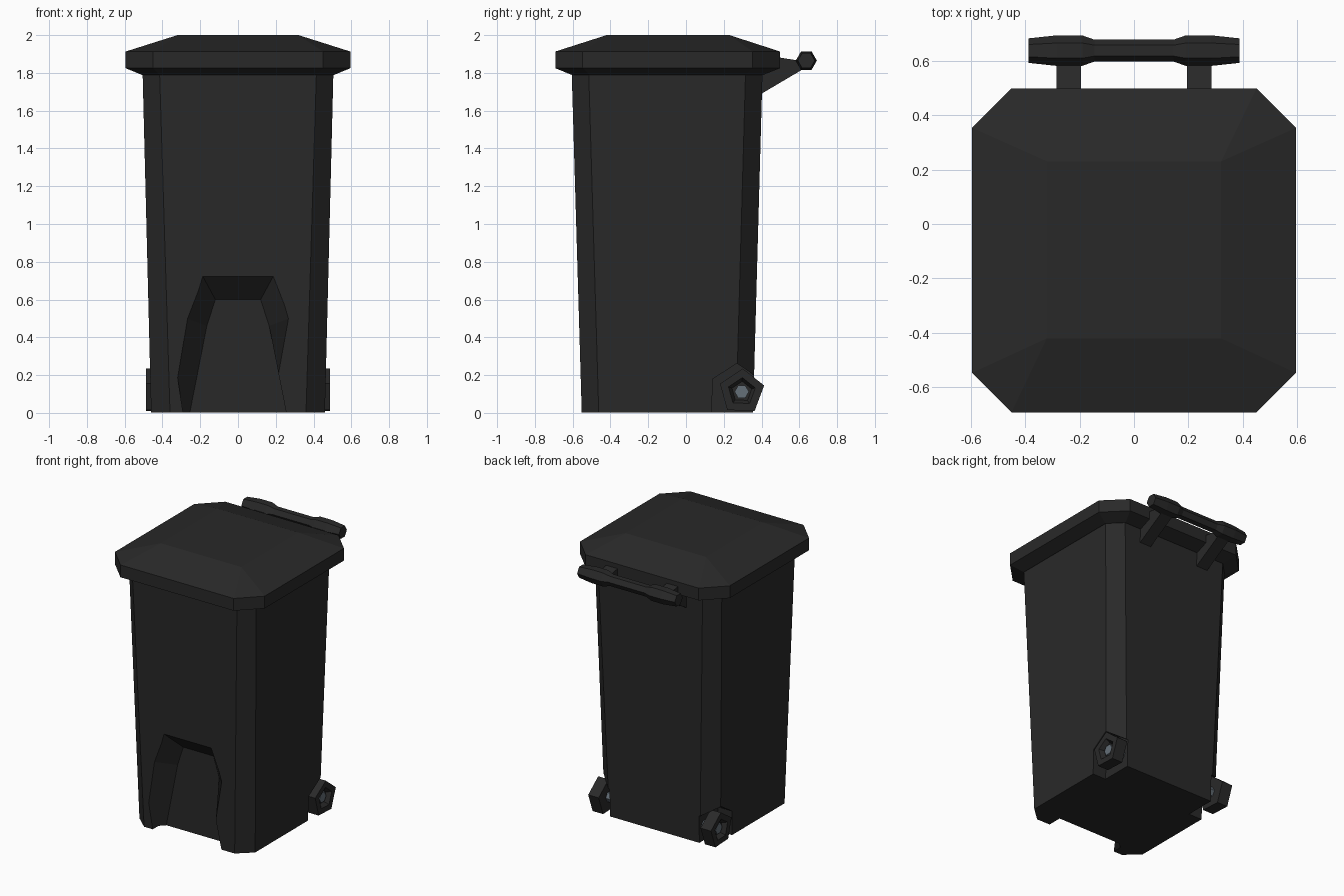
import bpy, bmesh
from math import cos, sin, radians
from mathutils import Vector

if "Cube" in bpy.data.objects:
    bpy.data.objects.remove(bpy.data.objects["Cube"])


def material(name, rgb):
    m = bpy.data.materials.new(name)
    m.diffuse_color = (*rgb, 1)
    m.use_nodes = True
    m.node_tree.nodes["Principled BSDF"].inputs["Base Color"].default_value = m.diffuse_color
    return m


DARK = material("dark_plastic", (0.022, 0.022, 0.022))
METAL = material("axle_metal", (0.13, 0.16, 0.19))


def loft(name, rings, mat=DARK):
    """Skin equal-length rings of points and cap both ends."""
    bm = bmesh.new()
    loops = [[bm.verts.new(p) for p in ring] for ring in rings]
    n = len(loops[0])
    for a, b in zip(loops, loops[1:]):
        for i in range(n):
            j = (i + 1) % n
            bm.faces.new((a[i], a[j], b[j], b[i]))
    bm.faces.new(loops[0])
    bm.faces.new(loops[-1])
    bmesh.ops.remove_doubles(bm, verts=bm.verts[:], dist=1e-4)
    bmesh.ops.recalc_face_normals(bm, faces=bm.faces[:])
    me = bpy.data.meshes.new(name)
    bm.to_mesh(me)
    bm.free()
    ob = bpy.data.objects.new(name, me)
    bpy.context.collection.objects.link(ob)
    me.materials.append(mat)
    return ob


def octagon(x, y0, y1, cx, cy, z):
    """Rectangle with corners cut back by cx and cy."""
    return [(x - cx, y0, z), (x, y0 + cy, z), (x, y1 - cy, z), (x - cx, y1, z),
            (cx - x, y1, z), (-x, y1 - cy, z), (-x, y0 + cy, z), (cx - x, y0, z)]


def ring_x(x, r, n, cy, cz, start=0):
    """Regular polygon around an axis along x."""
    return [(x, cy + r * cos(radians(start + 360 * i / n)),
             cz + r * sin(radians(start + 360 * i / n))) for i in range(n)]


def prism_x(name, profile, x0, x1):
    return loft(name, [[(x, y, z) for y, z in profile] for x in (x0, x1)])


def cut(target, cutter):
    mod = target.modifiers.new("cut", "BOOLEAN")
    mod.operation = "DIFFERENCE"
    mod.solver = "EXACT"
    mod.object = cutter
    cutter.hide_render = True
    cutter.hide_set(True)


# Tapered bin body
body = loft("bin_body", [octagon(0.46, -0.552, 0.355, 0.1, 0.09, 0.003),
                         octagon(0.505, -0.605, 0.405, 0.09, 0.09, 1.8)])

# Front foot recess with sloping walls
outer = [(0.275, -0.1), (0.27, 0.5), (0.185, 0.72)]
inner = [(0.275, -0.1), (0.165, 0.46), (0.12, 0.6)]
outer += [(-x, z) for x, z in reversed(outer)]
inner += [(-x, z) for x, z in reversed(inner)]
front = [(2 * o[0] - i[0], -0.69, 2 * o[1] - i[1]) for o, i in zip(outer, inner)]
cut(body, loft("recess_cutter", [front, [(x, -0.45, z) for x, z in inner]]))

# Wheel notches, wheels, handle brackets on both sides
notch = [(0.13, -0.1), (0.143, 0.18), (0.27, 0.262), (0.36, 0.2), (0.5, 0.1), (0.5, -0.1)]
bracket = [(0.37, 1.68), (0.4, 1.69), (0.62, 1.82), (0.63, 1.86), (0.49, 1.882), (0.37, 1.9)]
wheel = [(0.405, 0.06), (0.405, 0.123), (0.488, 0.123), (0.488, 0.075), (0.455, 0.055)]
for s, side in ((1, "right"), (-1, "left")):
    cut(body, prism_x("notch_cutter_" + side, notch, s * 0.355, s * 0.7))
    loft("wheel_" + side, [ring_x(s * x, r, 5, 0.295, 0.112, 15.6) for x, r in wheel])
    prism_x("handle_bracket_" + side, bracket, s * 0.195, s * 0.285)

# Axle through both wheels
loft("axle", [ring_x(x, 0.038, 6, 0.295, 0.112) for x in (-0.468, 0.468)], METAL)

# Lid with sloped underside, upright rim and raised flat top
top = [(x, y, 2.0) for x, y in ((0.32, -0.42), (0.32, -0.42), (0.32, 0.23), (0.32, 0.23),
                                (-0.32, 0.23), (-0.32, 0.23), (-0.32, -0.42), (-0.32, -0.42))]


def lid_ring(z):
    return octagon(0.595, -0.692, 0.498, 0.145, 0.145, z)


bm_rings = [octagon(0.51, -0.607, 0.41, 0.095, 0.095, 1.79), lid_ring(1.825), lid_ring(1.913)]


def build_lid():
    # the four top corners are each shared by two rim corners
    bm = bmesh.new()
    loops = [[bm.verts.new(p) for p in ring] for ring in bm_rings]
    peak = [bm.verts.new(p) for p in top[::2]]
    loops.append([peak[i // 2] for i in range(8)])
    for a, b in zip(loops, loops[1:]):
        for i in range(8):
            j = (i + 1) % 8
            f = [a[i], a[j], b[j]] + ([b[i]] if b[i] is not b[j] else [])
            bm.faces.new(f)
    bm.faces.new(loops[0])
    bm.faces.new(peak)
    bmesh.ops.recalc_face_normals(bm, faces=bm.faces[:])
    me = bpy.data.meshes.new("lid")
    bm.to_mesh(me)
    bm.free()
    me.materials.append(DARK)
    bpy.context.collection.objects.link(bpy.data.objects.new("lid", me))


build_lid()

# Hexagonal handle bar, thicker over the brackets
half = [(0.388, 0.045), (0.285, 0.056), (0.19, 0.056), (0.145, 0.04)]
bar = [(-x, r) for x, r in half] + [(x, r) for x, r in reversed(half)]
loft("handle_bar", [ring_x(x, r, 6, 0.637, 1.865) for x, r in bar])
